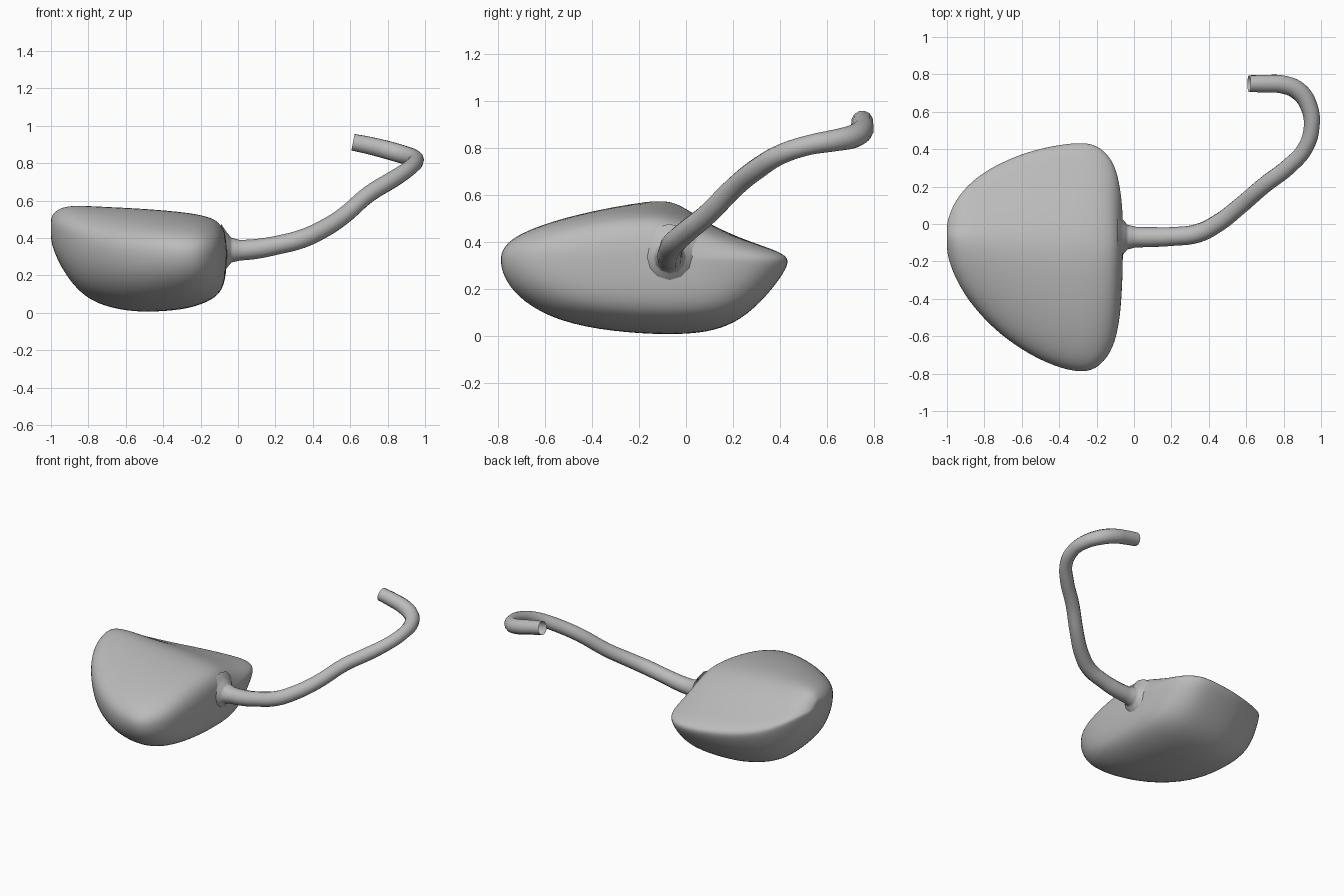
import bpy, bmesh

if "Cube" in bpy.data.objects:
    bpy.data.objects.remove(bpy.data.objects["Cube"])

grey = bpy.data.materials.new("neutral grey")
grey.diffuse_color = (0.5, 0.5, 0.5, 1)
grey.use_nodes = True
grey.node_tree.nodes["Principled BSDF"].inputs["Base Color"].default_value = grey.diffuse_color

# Cross-section seen from the right, as (y, z) silhouette points
profile = [(-.80, .34), (-.785, .40), (-.72, .46), (-.55, .525), (-.32, .57), (-.12, .58),
           (.02, .53), (.2, .445), (.38, .385), (.43, .355), (.443, .32), (.38, .215),
           (.29, .11), (.19, .04), (.05, .008), (-.15, .005), (-.4, .025), (-.6, .075),
           (-.73, .17), (-.785, .26)]
unit = [((y + .80) / 1.243, (z - .005) / .575) for y, z in profile]

# Body stations along x: x, ymin, ymax, zmin, ztop
stations = [(-1.0, -.13, -.01, .40, .50), (-.995, -.18, .03, .36, .525), (-.96, -.28, .12, .27, .56),
            (-.90, -.39, .20, .17, .577), (-.82, -.49, .27, .085, .578), (-.72, -.59, .33, .035, .573),
            (-.58, -.69, .39, .005, .567), (-.44, -.76, .425, .003, .558), (-.30, -.80, .445, .015, .545),
            (-.20, -.785, .435, .04, .53), (-.12, -.69, .36, .08, .505), (-.085, -.57, .26, .125, .465),
            (-.068, -.43, .15, .18, .425), (-.06, -.25, .05, .26, .37)]

bm = bmesh.new()
rings = [[bm.verts.new((x, y0 + u * (y1 - y0), z0 + v * (z1 - z0))) for u, v in unit]
         for x, y0, y1, z0, z1 in stations]
n = len(unit)
for a, b in zip(rings, rings[1:]):
    for i in range(n):
        bm.faces.new((a[i], a[(i + 1) % n], b[(i + 1) % n], b[i]))
# Ends close with a fan to the middle
for ring in (rings[0], rings[-1]):
    c = bm.verts.new(sum((v.co for v in ring), ring[0].co * 0) / n)
    for i in range(n):
        bm.faces.new((c, ring[i], ring[(i + 1) % n]))
bmesh.ops.recalc_face_normals(bm, faces=bm.faces)
for f in bm.faces:
    f.smooth = True
mesh = bpy.data.meshes.new("body")
bm.to_mesh(mesh)
bm.free()
body = bpy.data.objects.new("body", mesh)
bpy.context.collection.objects.link(body)
mesh.materials.append(grey)
sub = body.modifiers.new("smooth", 'SUBSURF')
sub.levels = sub.render_levels = 2

# Tail tube with a flared root and an open end: x, y, z, radius
path = [(-.09, -.07, .335, .14), (-.06, -.07, .335, .095), (-.035, -.07, .335, .066),
        (.01, -.07, .335, .055), (.1, -.07, .342, .053), (.2, -.067, .36, .050), (.34, -.05, .395, .050),
        (.45, .005, .445, .048), (.56, .09, .515, .046), (.7, .21, .635, .045), (.83, .31, .715, .045),
        (.915, .405, .772, .042), (.95, .52, .81, .042), (.935, .63, .83, .046),
        (.88, .71, .847, .05), (.80, .745, .87, .05), (.70, .75, .895, .048), (.615, .75, .912, .046)]
curve = bpy.data.curves.new("tail", 'CURVE')
curve.dimensions = '3D'
curve.bevel_depth = 1
curve.bevel_resolution = 4
curve.resolution_u = 5
curve.use_fill_caps = False
sp = curve.splines.new('BEZIER')
sp.bezier_points.add(len(path) - 1)
for p, (x, y, z, r) in zip(sp.bezier_points, path):
    p.co = (x, y, z)
    p.radius = r
    p.handle_left_type = p.handle_right_type = 'AUTO'
sp.use_smooth = True
curve.materials.append(grey)
tail = bpy.data.objects.new("tail", curve)
bpy.context.collection.objects.link(tail)
